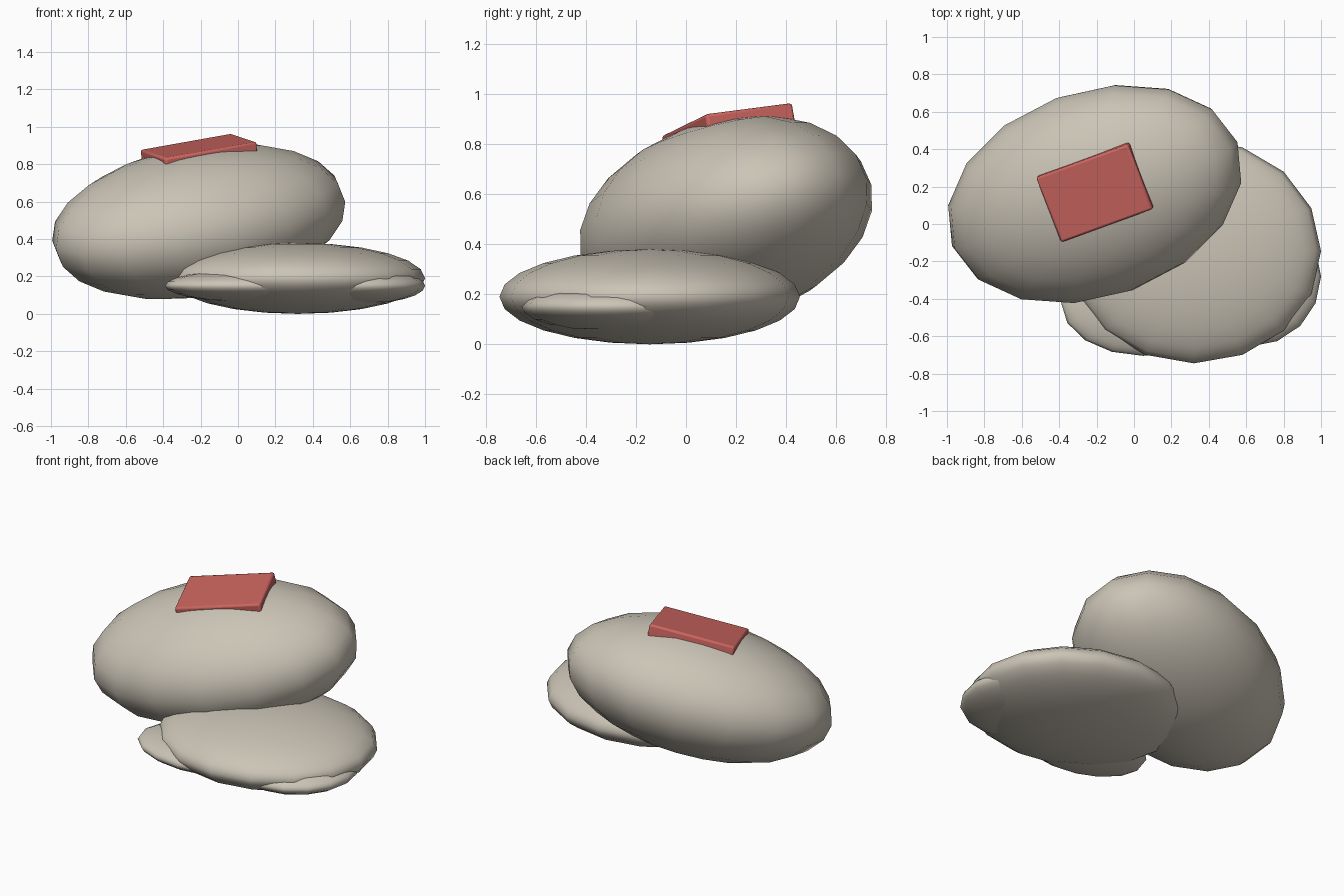
import bpy, math
from mathutils import Euler, Vector

if "Cube" in bpy.data.objects:
    bpy.data.objects.remove(bpy.data.objects["Cube"])


def material(name, rgb):
    m = bpy.data.materials.new(name)
    m.diffuse_color = (*rgb, 1)
    m.use_nodes = True
    m.node_tree.nodes["Principled BSDF"].inputs["Base Color"].default_value = m.diffuse_color
    return m


STONE = material("warm grey", (0.60, 0.555, 0.47))
RED = material("soft red", (0.60, 0.13, 0.115))


def rotation(x, y, z):
    """Turn about z after tilting about y and x (degrees)."""
    return Euler([math.radians(a) for a in (x, y, z)], 'XYZ')


def ellipsoid(name, centre, radii, rot=(0, 0, 0)):
    bpy.ops.mesh.primitive_uv_sphere_add(segments=16, ring_count=12, radius=1, location=centre)
    ob = bpy.context.object
    ob.name = name
    ob.scale = radii
    ob.rotation_euler = rotation(*rot)
    ob.data.materials.append(STONE)
    bpy.ops.object.shade_smooth()
    return ob


# large tilted boulder
ellipsoid("large_body", (-0.21, 0.16, 0.495), (0.826, 0.56, 0.392), (9.5, -10.5, 20))

# flat base body and the two small lobes that poke out of it
ellipsoid("base_body", (0.32, -0.145, 0.19), (0.68, 0.60, 0.19))
ellipsoid("left_lobe", (0.05, -0.42, 0.15), (0.44, 0.285, 0.085))
ellipsoid("right_lobe", (0.62, -0.28, 0.15), (0.38, 0.375, 0.10))

# red patch: rounded slab lying tangent to the top of the large body
rot = rotation(7, -9.5, 20)
thick = 0.09
normal = rot.to_matrix() @ Vector((0, 0, 1))
bpy.ops.mesh.primitive_cube_add(size=1, location=Vector((-0.212, 0.163, 0.899)) - normal * thick / 2)
patch = bpy.context.object
patch.name = "red_patch"
patch.scale = (0.53, 0.375, thick)
bpy.ops.object.transform_apply(location=False, rotation=False, scale=True)
patch.rotation_euler = rot
patch.data.materials.append(RED)
bevel = patch.modifiers.new("rounded edges", 'BEVEL')
bevel.width = 0.012
bevel.segments = 2
bpy.ops.object.shade_smooth_by_angle(angle=math.radians(40))
